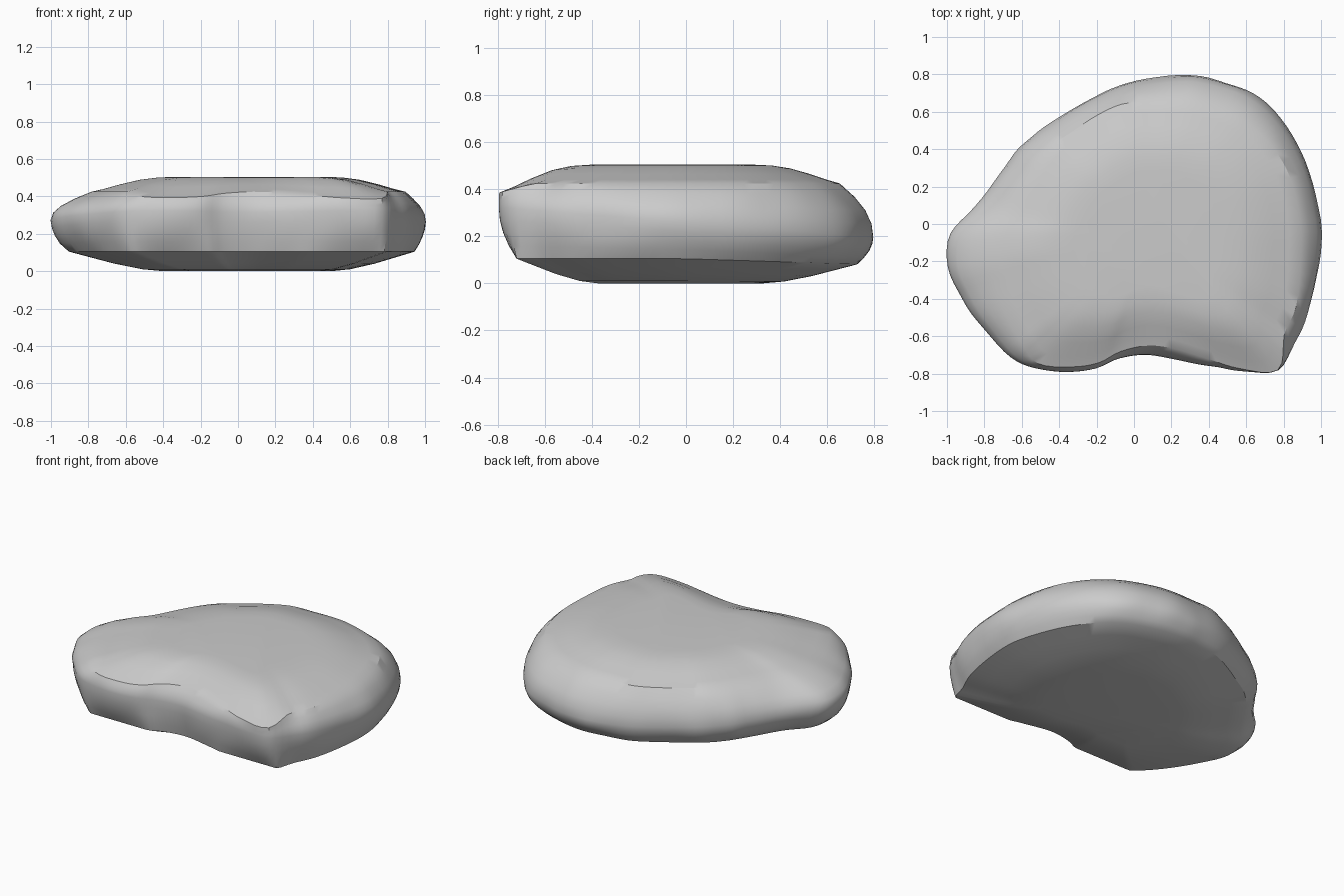
import bpy
import bmesh
import math
from mathutils import Vector, noise

default_cube = bpy.data.objects.get("Cube")
if default_cube:
    bpy.data.objects.remove(default_cube, do_unlink=True)

# Widest outline of the stone, counterclockwise, in hundredths:
# x, y, and how far the upper rim is set in at that point
OUTLINE = [
    (100, 2, 11), (93, 28, 10), (84, 48, 12), (73, 63, 15), (60, 72, 16),
    (40, 78, 15), (25, 80, 15), (10, 78, 13), (-8, 74, 10), (-24, 66, 9),
    (-38, 58, 10), (-51, 50, 11), (-62, 40, 13), (-72, 27, 15),
    (-85, 9, 19), (-98, -5, 23), (-100, -23, 22), (-92, -40, 19),
    (-80, -57, 14), (-66, -71, 9), (-53, -77, 3), (-35, -79, 3),
    (-20, -77, 3), (-8, -72, 4), (8, -70, 5), (25, -73, 6), (42, -76, 4),
    (58, -79, 2), (77, -78, 0), (86, -63, 7), (93, -47, 7), (99, -22, 10),
]
STEPS = 4
CENTRE = Vector((0.08, -0.05))


def smooth_loop(points, steps):
    """Sample a closed curve that passes through every point."""
    result = []
    count = len(points)
    for i in range(count):
        a, b, c, d = (Vector(points[(i + k) % count]) / 100 for k in (-1, 0, 1, 2))
        for s in range(steps):
            t = s / steps
            result.append(b + (c - a) * (t / 2)
                          + (a * 2 - b * 5 + c * 4 - d) * (t * t / 2)
                          + (b * 3 - a - c * 3 + d) * (t ** 3 / 2))
    return result


def column(sample):
    """One vertical profile of the stone, from the underside to the top."""
    outer = Vector((sample.x, sample.y))
    inward = (CENTRE - outer).normalized()
    inset = max(sample.z, 0)
    upper_rim = outer + inward * inset
    lower_rim = outer + inward * (0.02 + 0.36 * inset)
    lower_rim.y = max(lower_rim.y, -0.72)

    # Heights of the lower rim, the widest line and the upper rim
    low = 0.105 - 0.03 * max(0, outer.y)
    middle = 0.26 - 0.08 * outer.y
    high = 0.425 - 0.27 * max(0, -upper_rim.y - 0.65)
    profile = []

    # Underside, curving up to the lower rim
    for scale, rise in ((0.48, 0), (0.6, 0.1), (0.75, 0.38), (0.88, 0.7)):
        profile.append((CENTRE.lerp(lower_rim, scale), low * rise))
    profile.append((lower_rim, low))

    # Weathered, rounded side
    for f in (-0.75, -0.5, -0.25, 0, 0.25, 0.5, 0.75):
        rim, rim_height = (upper_rim, high) if f > 0 else (lower_rim, low)
        height = middle + (rim_height - middle) * abs(f)
        point = outer.lerp(rim, f * f)
        dent = 0.008 * noise.noise(Vector((point.x, point.y, height)) * 6)
        profile.append((point + inward * dent, height))

    # Upper rim, sloping up to the flat top
    profile.append((upper_rim, high))
    for scale, rise in ((0.92, 0.2), (0.82, 0.5), (0.7, 0.8), (0.59, 0.95), (0.47, 1)):
        profile.append((CENTRE.lerp(upper_rim, scale), high + (0.505 - high) * rise))
    return profile


# Loft the columns into one closed skin
bm = bmesh.new()
columns = [[bm.verts.new((p.x, p.y, z)) for p, z in column(sample)]
           for sample in smooth_loop(OUTLINE, STEPS)]
for left, right in zip(columns, columns[1:] + columns[:1]):
    for k in range(len(left) - 1):
        bm.faces.new((left[k], right[k], right[k + 1], left[k + 1]))
bm.faces.new([c[-1] for c in columns])
bm.faces.new([c[0] for c in reversed(columns)])
bmesh.ops.recalc_face_normals(bm, faces=bm.faces)

mesh = bpy.data.meshes.new("stone_slab")
bm.to_mesh(mesh)
bm.free()
stone = bpy.data.objects.new("stone_slab", mesh)
bpy.context.collection.objects.link(stone)

# Plain grey stone
grey = bpy.data.materials.new("grey_stone")
grey.use_nodes = True
colour = (0.6, 0.6, 0.6, 1)
grey.diffuse_color = colour
grey.node_tree.nodes["Principled BSDF"].inputs["Base Color"].default_value = colour
mesh.materials.append(grey)

# Soft surface with crisp rims
bpy.ops.object.select_all(action="DESELECT")
stone.select_set(True)
bpy.context.view_layer.objects.active = stone
bpy.ops.object.shade_smooth_by_angle(angle=math.radians(32))
